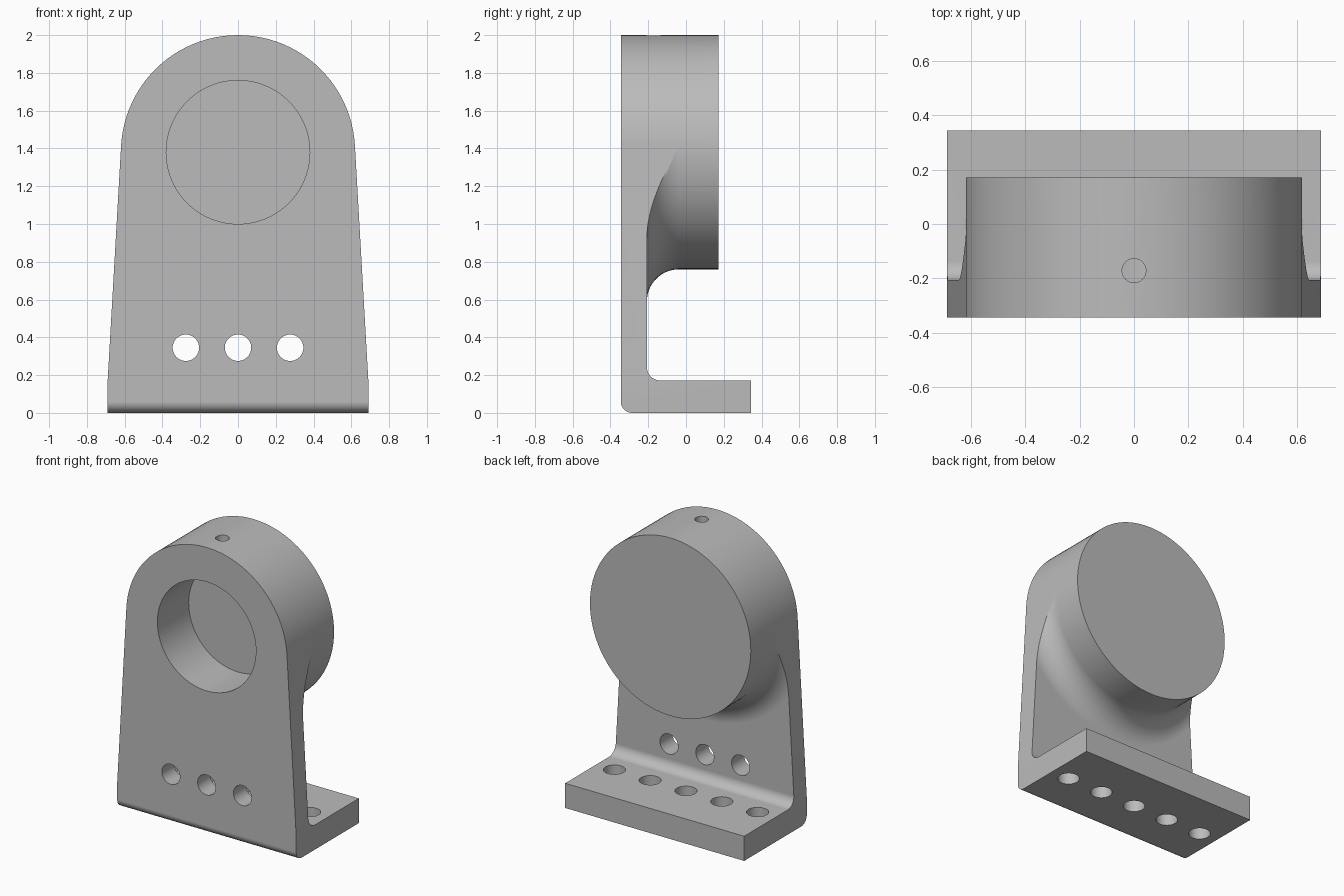
import bpy, bmesh
from math import sin, cos, pi, radians
from mathutils import Matrix, Vector

if "Cube" in bpy.data.objects:
    bpy.data.objects.remove(bpy.data.objects["Cube"], do_unlink=True)

SEG = 96
HALF_W, HALF_D = 0.69, 0.345
AXIS_Z, BOSS_R = 1.38, 0.62
PLATE_Y, BASE_Z, BOSS_Y = -0.207, 0.172, 0.172

grey = bpy.data.materials.new("plain grey")
grey.use_nodes = True
grey.diffuse_color = (0.5, 0.5, 0.5, 1)
grey.node_tree.nodes["Principled BSDF"].inputs["Base Color"].default_value = (0.5, 0.5, 0.5, 1)


def make_object(name, bm):
    bmesh.ops.recalc_face_normals(bm, faces=bm.faces)
    mesh = bpy.data.meshes.new(name)
    bm.to_mesh(mesh)
    bm.free()
    mesh.materials.append(grey)
    obj = bpy.data.objects.new(name, mesh)
    bpy.context.collection.objects.link(obj)
    return obj


def prism(name, points, offset):
    """Extrude a closed outline of 3D points."""
    bm = bmesh.new()
    face = bm.faces.new([bm.verts.new(p) for p in points])
    new = bmesh.ops.extrude_face_region(bm, geom=[face])["geom"]
    bmesh.ops.translate(bm, vec=offset, verts=[v for v in new if isinstance(v, bmesh.types.BMVert)])
    return make_object(name, bm)


def rod(name, centre, axis, radius, length, segments=48):
    bm = bmesh.new()
    turn = Vector((0, 0, 1)).rotation_difference(Vector(axis)).to_matrix().to_4x4()
    bmesh.ops.create_cone(bm, cap_ends=True, segments=segments, radius1=radius, radius2=radius,
                          depth=length, matrix=Matrix.Translation(centre) @ turn)
    return make_object(name, bm)


def arc(cu, cv, r, start, end, steps):
    angles = [radians(start + (end - start) * i / steps) for i in range(steps + 1)]
    return [(cu + r * cos(a), cv + r * sin(a)) for a in angles]


def combine(target, other, operation):
    mod = target.modifiers.new("combine", 'BOOLEAN')
    mod.operation, mod.solver, mod.object = operation, 'EXACT', other
    bpy.context.view_layer.objects.active = target
    bpy.ops.object.modifier_apply(modifier=mod.name)
    bpy.data.objects.remove(other, do_unlink=True)


# L-shaped plate and foot, with rounded inside and outside corners
side = [(HALF_D, 0), (HALF_D, BASE_Z)]
side += arc(PLATE_Y + 0.07, BASE_Z + 0.07, 0.07, 270, 180, 12)
side += [(PLATE_Y, 2.1), (-HALF_D, 2.1)]
side += arc(-HALF_D + 0.06, 0.06, 0.06, 180, 270, 12)
bracket = prism("bearing_bracket", [(-0.8, y, z) for y, z in side], (1.6, 0, 0))

# Round boss flaring into the plate, turned about the bore axis
flare = 0.17
rim = [(BOSS_R + flare, PLATE_Y - 0.05)]
rim += arc(BOSS_R + flare, PLATE_Y + flare, flare, 270, 180, 16)
rim += [(BOSS_R, BOSS_Y)]
bm = bmesh.new()
rings = [[bm.verts.new((r * cos(2 * pi * i / SEG), y, AXIS_Z + r * sin(2 * pi * i / SEG)))
          for i in range(SEG)] for r, y in rim]
for a, b in zip(rings, rings[1:]):
    for i in range(SEG):
        j = (i + 1) % SEG
        bm.faces.new((a[i], a[j], b[j], b[i]))
bm.faces.new(rings[0])
bm.faces.new(rings[-1])
combine(bracket, make_object("boss", bm), 'UNION')

# Tapered, round-topped outline trims plate and flare
step = 360 / SEG
front = [(-HALF_W, BASE_Z), (-HALF_W, -0.1), (HALF_W, -0.1), (HALF_W, BASE_Z)]
front += arc(0, AXIS_Z, BOSS_R, step, 180 - step, SEG // 2 - 2)
combine(bracket, prism("outline", [(x, -0.5, z) for x, z in front], (0, 1, 0)), 'INTERSECT')

# Blind bore and the set screw hole above it
combine(bracket, rod("bore", (0, -0.25, AXIS_Z), (0, 1, 0), 0.38, 0.5, SEG), 'DIFFERENCE')
combine(bracket, rod("screw_hole", (0, -0.172, 1.85), (0, 0, 1), 0.044, 0.5), 'DIFFERENCE')

# Bolt holes in the plate and foot
for i in range(-2, 3):
    combine(bracket, rod("foot_hole", (0.276 * i, 0, 0.1), (0, 0, 1), 0.07, 0.4), 'DIFFERENCE')
    if abs(i) < 2:
        combine(bracket, rod("plate_hole", (0.276 * i, -0.28, 0.345), (0, 1, 0), 0.07, 0.4), 'DIFFERENCE')

# Smooth curved faces, keeping flat faces flat
bpy.ops.object.select_all(action='DESELECT')
bracket.select_set(True)
bpy.context.view_layer.objects.active = bracket
bpy.ops.object.shade_smooth_by_angle(angle=radians(25))
weighted = bracket.modifiers.new("weighted_normals", 'WEIGHTED_NORMAL')
weighted.keep_sharp = True
